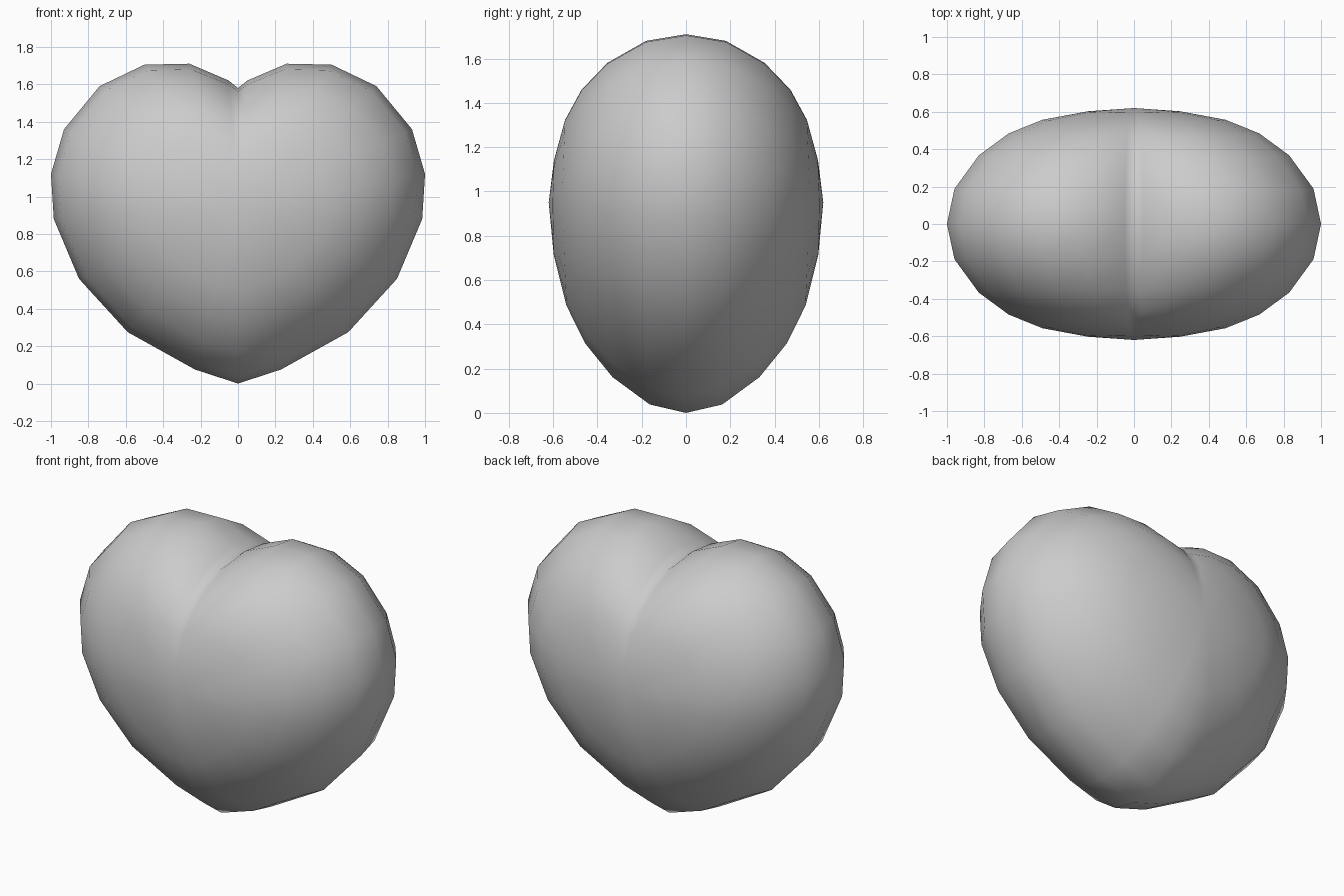
import bpy, bmesh

if "Cube" in bpy.data.objects:
    bpy.data.objects.remove(bpy.data.objects["Cube"])

CENTRE_Z, DEPTH = 0.95, 0.62

# Right half of the heart outline (x, z), from the tip up to the notch
HALF = [(0, 0), (0.23, 0.075), (0.59, 0.275), (0.85, 0.56), (0.985, 0.88),
        (1.0, 1.12), (0.93, 1.36), (0.74, 1.59), (0.5, 1.705), (0.26, 1.71),
        (0.05, 1.62), (0, 1.58)]
OUTLINE = HALF + [(-x, z) for x, z in HALF[-2:0:-1]]

# Outline scale and depth of each ring, from rim to centre
RINGS = [(0.96, 0.19), (0.83, 0.37), (0.67, 0.488), (0.49, 0.56), (0.25, 0.603)]


def ring_point(x, z, scale, depth, side):
    """Outline point shrunk to the centre; the notch fades towards the middle."""
    dz = z - CENTRE_Z
    lift = max(0, 1 - abs(x) / 0.26) * 0.15 if dz > 0 else 0
    down = max(0, -dz / CENTRE_Z)
    up = max(0, dz / 0.76)
    y = depth * (1 - 0.15 * down * scale ** 2 - 0.05 * up * scale)
    return (x * scale, side * y, CENTRE_Z + (dz + lift * (1 - scale)) * scale)


bm = bmesh.new()
rim = [bm.verts.new((x, 0, z)) for x, z in OUTLINE]
n = len(rim)

# Front and back domes sharing the rim
for side in (-1, 1):
    previous = rim
    for scale, depth in RINGS:
        ring = [bm.verts.new(ring_point(x, z, scale, depth, side)) for x, z in OUTLINE]
        for i in range(n):
            j = (i + 1) % n
            bm.faces.new((previous[i], previous[j], ring[j], ring[i]))
        previous = ring
    pole = bm.verts.new((0, side * DEPTH, CENTRE_Z))
    for i in range(n):
        bm.faces.new((previous[i], previous[(i + 1) % n], pole))

bmesh.ops.recalc_face_normals(bm, faces=bm.faces)
for face in bm.faces:
    face.smooth = True

mesh = bpy.data.meshes.new("heart")
bm.to_mesh(mesh)
bm.free()
heart = bpy.data.objects.new("heart", mesh)
bpy.context.collection.objects.link(heart)
